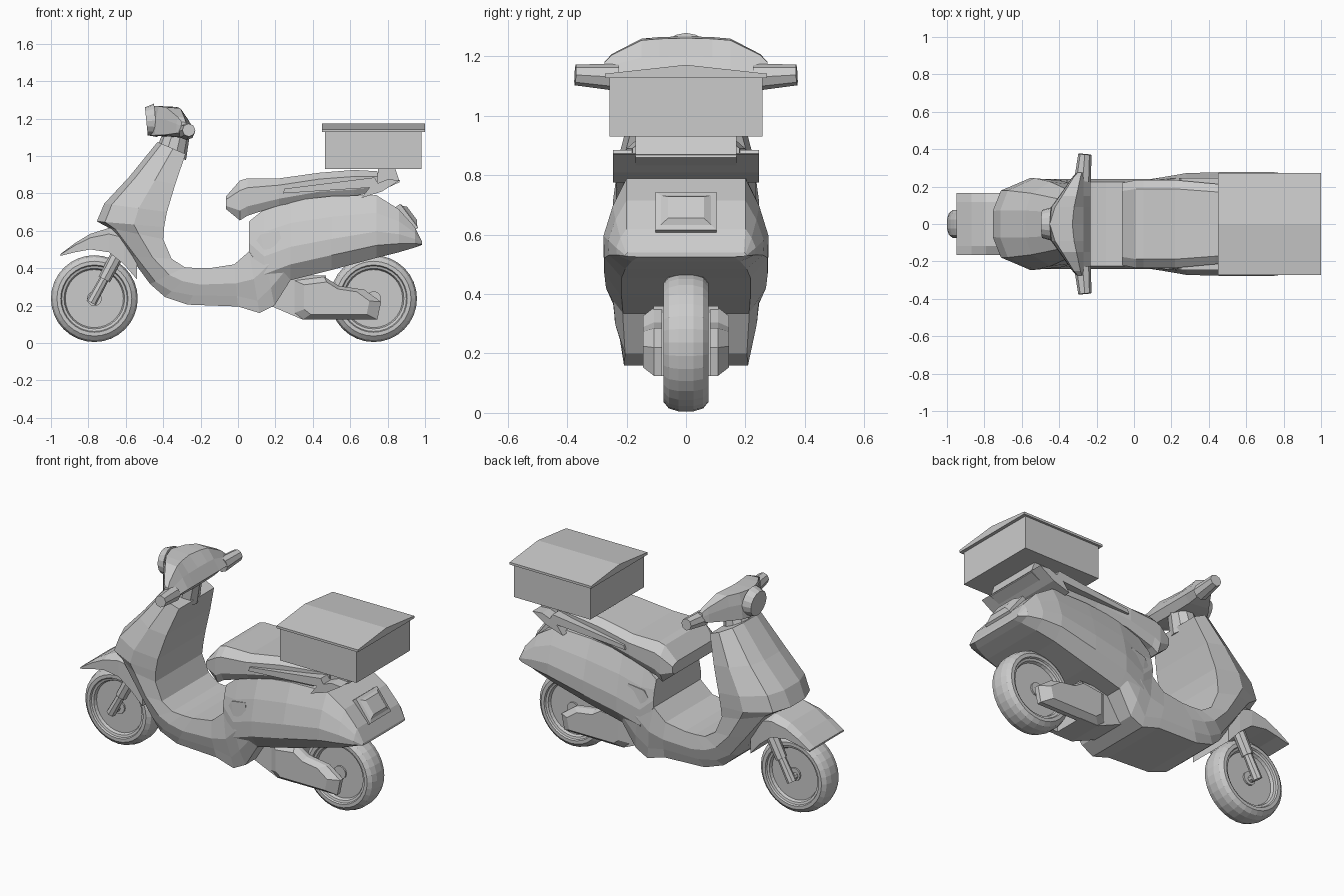
import bpy, bmesh, math
from mathutils import Vector, Matrix

grey = bpy.data.materials.new("light grey")
grey.diffuse_color = (0.6, 0.6, 0.6, 1)


def finish(name, bm):
    bmesh.ops.remove_doubles(bm, verts=bm.verts, dist=0.0005)
    bmesh.ops.recalc_face_normals(bm, faces=bm.faces)
    me = bpy.data.meshes.new(name)
    bm.to_mesh(me)
    bm.free()
    me.materials.append(grey)
    ob = bpy.data.objects.new(name, me)
    bpy.context.collection.objects.link(ob)
    return ob


def loft(name, rings, caps=True):
    """Skin closed rings of points."""
    bm = bmesh.new()
    vs = [[bm.verts.new(p) for p in r] for r in rings]
    n = len(rings[0])
    for a, b in zip(vs, vs[1:]):
        for i in range(n):
            j = (i + 1) % n
            bm.faces.new((a[i], a[j], b[j], b[i]))
    if caps:
        bm.faces.new(vs[0])
        bm.faces.new(vs[-1])
    return finish(name, bm)


def sym(half):
    """Close a half ring by mirroring it across y = 0."""
    return list(half) + [(x, -y, z) for x, y, z in reversed(half)]


def slab(name, profile, *sections):
    """Side profile (x, z) placed at several y, each scaled about its middle."""
    cx = sum(p[0] for p in profile) / len(profile)
    cz = sum(p[1] for p in profile) / len(profile)
    return loft(name, [[(cx + (x - cx) * s, y, cz + (z - cz) * s) for x, z in profile]
                       for y, s in sections])


def tube(name, a, b, r1, r2, n=12):
    a, b = Vector(a), Vector(b)
    bm = bmesh.new()
    m = Matrix.Translation((a + b) / 2) @ (b - a).to_track_quat('Z', 'Y').to_matrix().to_4x4()
    bmesh.ops.create_cone(bm, cap_ends=True, segments=n, radius1=r1, radius2=r2,
                          depth=(b - a).length, matrix=m)
    return finish(name, bm)


# wheels: turned tyre profile (radius, half width) with recessed disc
half = [(0.03, 0.045), (0.155, 0.045), (0.162, 0.062), (0.175, 0.066), (0.18, 0.076),
        (0.2, 0.076), (0.222, 0.058), (0.232, 0.025)]
prof = half + [(r, -y) for r, y in reversed(half)]
for name, cx in (("front_wheel", -0.768), ("rear_wheel", 0.725)):
    rings = []
    for k in range(33):
        t = 2 * math.pi * k / 32
        rings.append([(cx + r * math.cos(t), y, 0.237 + r * math.sin(t)) for r, y in prof])
    loft(name, rings, caps=False)
    tube(name + "_hub", (cx, -0.055, 0.237), (cx, 0.055, 0.237), 0.04, 0.04)

# front fender: flat roof with hanging sides (x, half width, top z, edge z)
loft("front_fender", [sym([(x, w * 0.72, zt), (x, w, zt - 0.25 * (zt - ze)), (x, w, ze),
                           (x, w * 0.6, ze)])
     for x, w, zt, ze in [(-0.95, 0.165, 0.475, 0.465), (-0.87, 0.165, 0.535, 0.485),
                          (-0.79, 0.165, 0.583, 0.5), (-0.69, 0.165, 0.615, 0.485),
                          (-0.61, 0.16, 0.61, 0.42), (-0.54, 0.15, 0.55, 0.34)]])

# leg shield and floor: front point, back point, half width, front flatness, mid offset
shield = [(-0.43, 1.075, -0.28, 1.01, 0.18, 0.35, 0.75, 0.15),
          (-0.58, 0.89, -0.335, 0.85, 0.225, 0.32, 0.73, 0.13),
          (-0.715, 0.745, -0.38, 0.70, 0.245, 0.30, 0.73, 0.12),
          (-0.755, 0.65, -0.395, 0.62, 0.245, 0.28, 0.73, 0.12),
          (-0.69, 0.615, -0.40, 0.555, 0.24, 0.40, 0.75, 0.12),
          (-0.58, 0.465, -0.355, 0.45, 0.24, 0.50, 0.8, 0.15),
          (-0.47, 0.315, -0.285, 0.405, 0.24, 0.65, 0.85, 0.15),
          (-0.39, 0.245, -0.22, 0.40, 0.24, 0.8, 0.9, 0.2),
          (-0.27, 0.205, -0.15, 0.40, 0.24, 0.85, 0.93, 0.25),
          (0.0, 0.195, -0.02, 0.42, 0.24, 0.87, 0.93, 0.25),
          (0.115, 0.16, 0.06, 0.49, 0.24, 0.87, 0.9, 0.2),
          (0.195, 0.2, 0.12, 0.58, 0.25, 0.82, 0.95, 0.25),
          (0.28, 0.335, 0.22, 0.6, 0.26, 0.82, 0.95, 0.25)]
rings = []
for fx, fz, bx, bz, w, a, b, t in shield:
    at = lambda s, y: (fx + (bx - fx) * s, y, fz + (bz - fz) * s)
    rings.append(sym([at(0, a * w), at(t, b * w), at(0.55, w), at(1, w * 0.94)]))
loft("leg_shield_and_floor", rings)

# rear body: x, bottom, top, widest, top half width
rings = []
for x, zb, zt, wm, wt in [(0.06, 0.45, 0.65, 0.23, 0.2), (0.14, 0.28, 0.715, 0.248, 0.2),
                          (0.28, 0.335, 0.76, 0.272, 0.205), (0.5, 0.39, 0.785, 0.278, 0.205),
                          (0.74, 0.455, 0.79, 0.278, 0.2), (0.86, 0.485, 0.715, 0.262, 0.2),
                          (0.945, 0.51, 0.62, 0.235, 0.2), (0.985, 0.525, 0.54, 0.205, 0.195)]:
    z = lambda s: zb + (zt - zb) * s
    rings.append(sym([(x, wt, zt), (x, wt + (wm - wt) * 0.6, z(0.72)), (x, wm, z(0.42)),
                      (x, wm * 0.99, z(0.2)), (x, wm * 0.78, zb)]))
loft("rear_body", rings)

# seat: x, bottom, top, half width
loft("seat", [sym([(x, w * 0.8, zt), (x, w, zt - 0.25 * (zt - zb)), (x, w, zb + 0.25 * (zt - zb)),
                   (x, w * 0.9, zb)])
     for x, zb, zt, w in [(-0.063, 0.715, 0.785, 0.22), (0.01, 0.655, 0.868, 0.235),
                          (0.05, 0.68, 0.88, 0.235), (0.22, 0.735, 0.88, 0.235),
                          (0.435, 0.775, 0.91, 0.215), (0.62, 0.785, 0.925, 0.2),
                          (0.745, 0.81, 0.918, 0.18)]])

# grab rails and rack post
for s, side in ((-1, "right"), (1, "left")):
    slab("grab_rail_" + side, [(0.24, 0.8), (0.25, 0.825), (0.73, 0.885), (0.75, 0.85), (0.70, 0.83)],
         (s * 0.17, 1), (s * 0.245, 1))
slab("rail_bridge", [(0.66, 0.775), (0.71, 0.84), (0.8, 0.875), (0.865, 0.87), (0.77, 0.81)],
     (-0.245, 1), (0.245, 1))
slab("rack_post", [(0.74, 0.84), (0.75, 0.935), (0.84, 0.935), (0.865, 0.86), (0.8, 0.83)],
     (-0.17, 1), (0.17, 1))

# top box and gabled lid
slab("top_box", [(0.465, 0.93), (0.98, 0.93), (0.98, 1.135), (0.465, 1.135)], (-0.258, 1), (0.258, 1))
loft("top_box_lid", [[(x, -0.272, 1.128), (x, 0.272, 1.128), (x, 0.272, 1.142), (x, 0, 1.172),
                      (x, -0.272, 1.142)] for x in (0.45, 1.0)])

# tail light: tapered frame standing off the sloping tail
ax, up = Vector((0.8, 0, 0.6)), Vector((-0.6, 0, 0.8))
rings = []
for d, w, h in [(-0.06, 0.102, 0.08), (0.025, 0.102, 0.08), (0.03, 0.085, 0.062), (0.045, 0.06, 0.045)]:
    c = Vector((0.895, 0, 0.665)) + ax * d
    rings.append([c + up * (h * v) + Vector((0, w * u, 0))
                  for u, v in ((-1, -1), (1, -1), (1, 1), (-1, 1))])
loft("tail_light", rings)

# handlebar cowl: side profile shrinking towards each grip
cowl = [(-0.475, 1.11), (-0.47, 1.2), (-0.45, 1.268), (-0.33, 1.262), (-0.27, 1.2),
        (-0.232, 1.135), (-0.265, 1.095)]
steps = [(0, 1, 1), (0.09, 0.85, 0.98), (0.15, 0.64, 0.94), (0.25, 0.3, 0.55), (0.275, 0.18, 0.35)]
steps = [(-y, fx, fz) for y, fx, fz in reversed(steps[1:])] + steps
loft("handlebar_cowl", [[(-0.268 + (x + 0.268) * (fx if x < -0.268 else 1), y,
                          1.135 + (z - 1.135) * fz) for x, z in cowl] for y, fx, fz in steps])
for s, side in ((-1, "right"), (1, "left")):
    tube("grip_" + side, (-0.275, s * 0.23, 1.13), (-0.263, s * 0.373, 1.138), 0.046, 0.035, 8)
    # fork leg: thick upper sleeve, thin lower strip
    tube("fork_upper_" + side, (-0.63, s * 0.1, 0.5), (-0.715, s * 0.1, 0.34), 0.036, 0.034, 8)
    tube("fork_lower_" + side, (-0.70, s * 0.1, 0.37), (-0.785, s * 0.1, 0.215), 0.024, 0.028, 8)
    # rear swing arm beside the wheel
    arm = [(0.3, 0.16), (0.345, 0.125), (0.745, 0.125), (0.765, 0.22), (0.675, 0.285),
           (0.54, 0.305), (0.46, 0.355), (0.3, 0.335)]
    slab("swing_arm_" + side, arm, (s * 0.08, 1), (s * 0.108, 1), (s * 0.145, 0.75))
tube("front_axle", (-0.775, -0.115, 0.232), (-0.775, 0.115, 0.232), 0.02, 0.02, 8)
tube("headlamp", (-0.44, 0, 1.19), (-0.49, 0, 1.185), 0.09, 0.075, 16)
tube("neck", (-0.36, 0, 1.0), (-0.325, 0, 1.13), 0.085, 0.07, 10)

# engine block joining the arms
slab("engine_block", [(0.17, 0.2), (0.345, 0.125), (0.47, 0.125), (0.47, 0.36), (0.25, 0.36)],
     (-0.11, 1), (0.11, 1))
